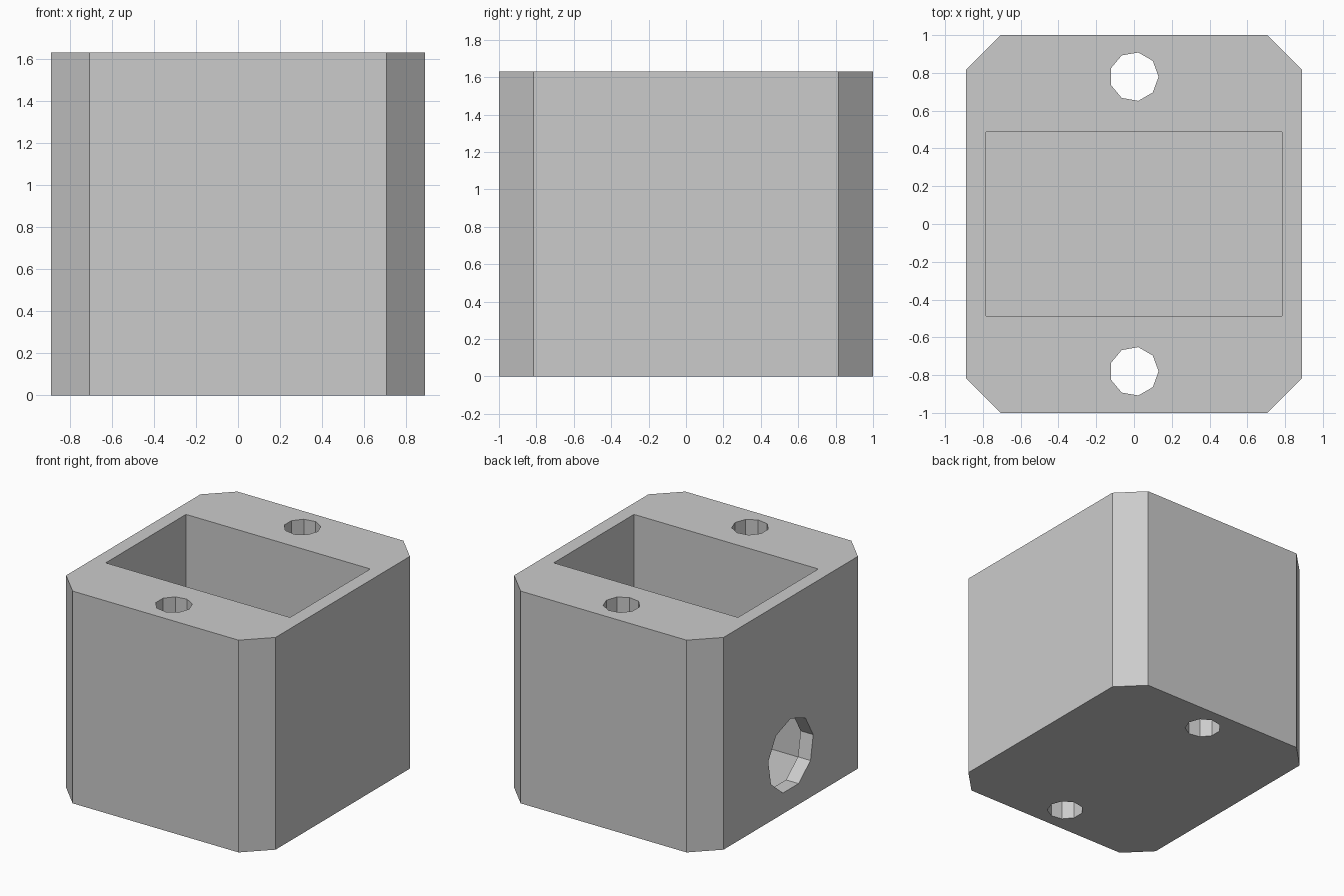
import bpy, bmesh
from math import sin, cos, tau
from mathutils import Vector

default = bpy.data.objects.get("Cube")
if default:
    bpy.data.objects.remove(default, do_unlink=True)

WIDTH, DEPTH, HEIGHT = 0.89, 1.0, 1.63   # half width, half depth, full height
CHAMFER = 0.185

grey = bpy.data.materials.new("plain grey")
grey.use_nodes = True
grey.diffuse_color = (0.6, 0.6, 0.6, 1)
grey.node_tree.nodes["Principled BSDF"].inputs["Base Color"].default_value = grey.diffuse_color


def prism(name, points, sweep):
    """Extrude a planar outline along the sweep vector into a solid."""
    bm = bmesh.new()
    base = bm.faces.new([bm.verts.new(p) for p in points])
    top = bmesh.ops.extrude_face_region(bm, geom=[base], use_keep_orig=True)["geom"]
    moved = [g for g in top if isinstance(g, bmesh.types.BMVert)]
    bmesh.ops.translate(bm, verts=moved, vec=sweep)
    bmesh.ops.recalc_face_normals(bm, faces=bm.faces)
    mesh = bpy.data.meshes.new(name)
    bm.to_mesh(mesh)
    bm.free()
    mesh.materials.append(grey)
    obj = bpy.data.objects.new(name, mesh)
    bpy.context.collection.objects.link(obj)
    return obj


def ring(centre, radius, first, second, sides=9):
    """Regular polygon with its first corner along the first axis."""
    c, a, b = Vector(centre), Vector(first), Vector(second)
    return [c + radius * (a * cos(tau * i / sides) + b * sin(tau * i / sides))
            for i in range(sides)]


def cut(target, cutter):
    cutter.hide_render = True
    mod = target.modifiers.new(cutter.name, "BOOLEAN")
    mod.operation = "DIFFERENCE"
    mod.solver = "EXACT"
    mod.object = cutter
    bpy.context.view_layer.objects.active = target
    bpy.ops.object.modifier_apply(modifier=mod.name)
    bpy.data.objects.remove(cutter, do_unlink=True)


# Block with four chamfered upright corners
w, d = WIDTH - CHAMFER, DEPTH - CHAMFER
outline = [(w, -DEPTH), (WIDTH, -d), (WIDTH, d), (w, DEPTH),
           (-w, DEPTH), (-WIDTH, d), (-WIDTH, -d), (-w, -DEPTH)]
housing = prism("housing", [(x, y, 0) for x, y in outline], (0, 0, HEIGHT))

# Open pocket in the top
px, py, floor = 0.783, 0.487, 0.14
pocket = [(-px, -py, floor), (px, -py, floor), (px, py, floor), (-px, py, floor)]
cut(housing, prism("pocket_cutter", pocket, (0, 0, HEIGHT)))

# Screw holes right through, front and back
for side in (-1, 1):
    hole = ring((0, side * 0.78, -0.2), 0.13, (1, 0, 0), (0, 1, 0))
    cut(housing, prism("screw_hole_cutter", hole, (0, 0, HEIGHT + 0.4)))

# Cable hole through one side wall into the pocket
cable = ring((-1.1, 0, 0.42), 0.277, (0, 0, 1), (0, 1, 0))
cut(housing, prism("cable_hole_cutter", cable, (0.6, 0, 0)))
